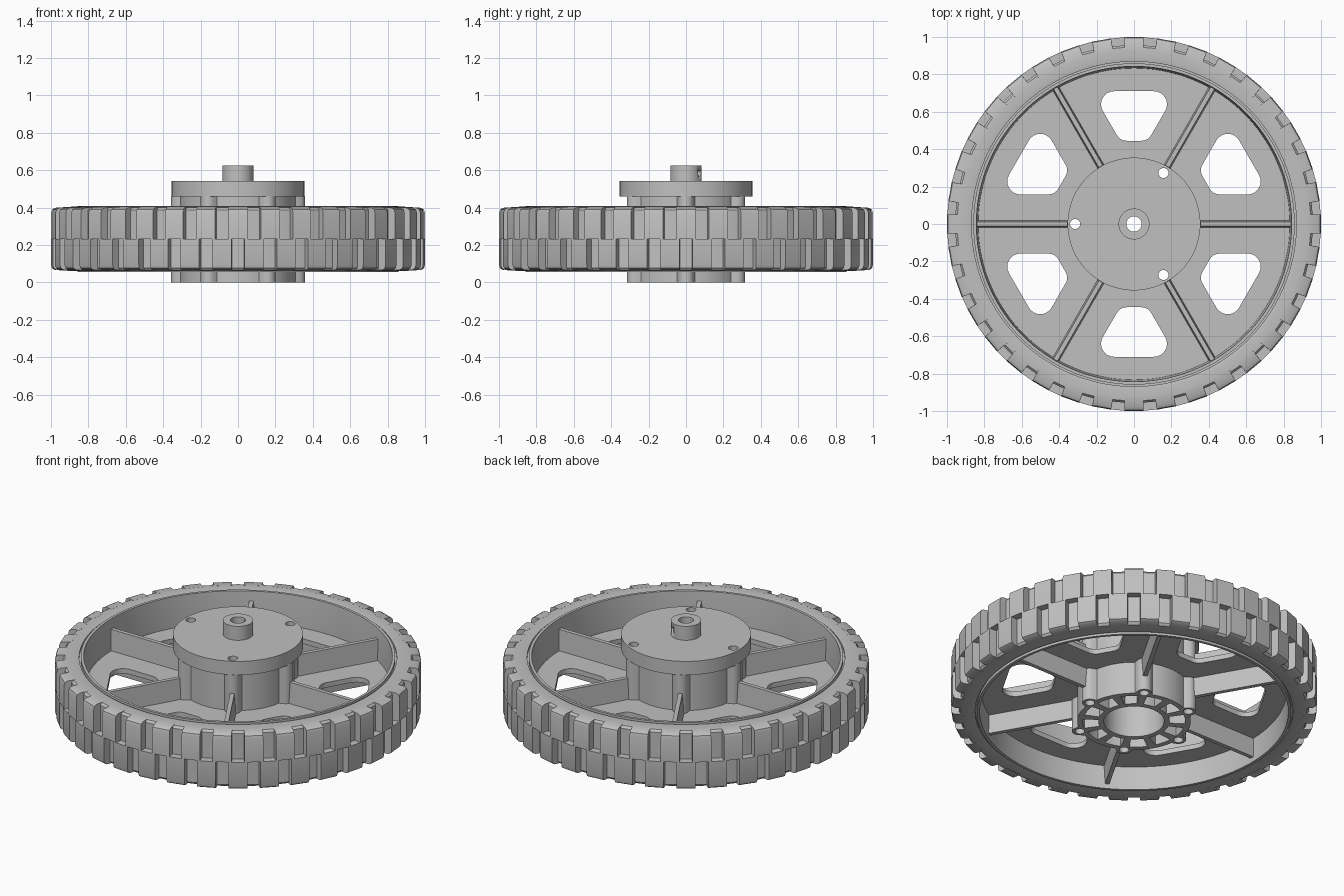
import bpy, bmesh
from math import sin, cos, pi, radians, sqrt
from mathutils import Vector, Matrix

cube = bpy.data.objects.get("Cube")
if cube:
    bpy.data.objects.remove(cube)

grey = bpy.data.materials.new("plain grey")
grey.use_nodes = True
COLOUR = (0.53, 0.53, 0.53, 1)
grey.diffuse_color = COLOUR
grey.node_tree.nodes["Principled BSDF"].inputs["Base Color"].default_value = COLOUR

MID = 0.233  # mid height of the tyre


def finish(bm, name, angle=30):
    bmesh.ops.recalc_face_normals(bm, faces=bm.faces)
    mesh = bpy.data.meshes.new(name)
    bm.to_mesh(mesh)
    bm.free()
    mesh.materials.append(grey)
    obj = bpy.data.objects.new(name, mesh)
    bpy.context.collection.objects.link(obj)
    bpy.ops.object.select_all(action="DESELECT")
    obj.select_set(True)
    bpy.context.view_layer.objects.active = obj
    bpy.ops.object.shade_smooth_by_angle(angle=radians(angle))
    return obj


def polar(r, deg):
    return Vector((r * cos(radians(deg)), r * sin(radians(deg)), 0))


def circle(r, n=96, centre=Vector((0, 0, 0))):
    return [centre + polar(r, 360 * i / n) for i in range(n)]


def turned(points, deg):
    return [Matrix.Rotation(radians(deg), 3, "Z") @ p for p in points]


def plate(name, loops, z0, z1):
    """Fill an outline with holes and thicken it from z0 to z1."""
    bm = bmesh.new()
    edges = []
    for loop in loops:
        vs = [bm.verts.new((p.x, p.y, z0)) for p in loop]
        edges += [bm.edges.new((a, b)) for a, b in zip(vs, vs[1:] + vs[:1])]
    bmesh.ops.triangle_fill(bm, use_beauty=True, edges=edges, normal=(0, 0, 1))
    low = list(bm.faces)
    top = {v: bm.verts.new((v.co.x, v.co.y, z1)) for v in list(bm.verts)}
    for f in low:
        bm.faces.new([top[v] for v in reversed(f.verts)])
    for e in edges:
        a, b = e.verts
        bm.faces.new((a, b, top[b], top[a]))
    return finish(bm, name)


def lathe(name, profile, n=144):
    """Turn a closed (radius, z) profile round the axle."""
    bm = bmesh.new()
    rings = [[bm.verts.new(polar(r, 360 * i / n) + Vector((0, 0, z))) for r, z in profile]
             for i in range(n)]
    m = len(profile)
    for a, b in zip(rings, rings[1:] + rings[:1]):
        for j in range(m):
            k = (j + 1) % m
            bm.faces.new((a[j], b[j], b[k], a[k]))
    return finish(bm, name)


def rounded(corners, n=8):
    """Round the corners (x, y, radius) of a convex polygon."""
    out = []
    for i, (x, y, r) in enumerate(corners):
        p = Vector((x, y, 0))
        u = (Vector((*corners[i - 1][:2], 0)) - p).normalized()
        v = (Vector((*corners[(i + 1) % len(corners)][:2], 0)) - p).normalized()
        half = u.angle(v) / 2
        centre = p + (u + v).normalized() * r / sin(half)
        start = p + u * r / (sin(half) / cos(half)) - centre
        turn = pi - 2 * half
        for k in range(n + 1):
            out.append(centre + Matrix.Rotation(turn * k / n, 3, "Z") @ start)
    return out


# Tyre carcass with rounded shoulders
half = [(0.868, 0.168), (0.89, 0.172), (0.945, 0.168), (0.956, 0.155)]
lathe("tyre", [(r, MID + h) for r, h in half] + [(r, MID - h) for r, h in reversed(half)])

# Two staggered rows of tread lugs
lug = [(0.93, 0), (1.0, 0), (1.0, 0.14), (0.995, 0.157), (0.98, 0.166), (0.93, 0.1695)]
for name, side, offset in (("upper_lugs", 1, 0), ("lower_lugs", -1, 5)):
    bm = bmesh.new()
    for i in range(36):
        ends = []
        for s in (-1, 1):
            ends.append([bm.verts.new(polar(r, i * 10 + offset + s * (3.15 if r < 0.95 else 2.95))
                                      + Vector((0, 0, MID + side * h))) for r, h in lug])
        a, b = ends
        bm.faces.new(a)
        bm.faces.new(b)
        for j in range(len(lug)):
            k = (j + 1) % len(lug)
            bm.faces.new((a[j], a[k], b[k], b[j]))
    finish(bm, name)

# Rim with a slight draft and a thin groove against the tyre
half = [(0.833, 0.0), (0.843, 0.176), (0.859, 0.176), (0.859, 0.155), (0.875, 0.155)]
lathe("rim", [(r, MID + h) for r, h in half] + [(r, MID - h) for r, h in reversed(half[1:])])


# Hub outline: a cylinder with six screw lobes
def hub_radius(deg, body=0.31, reach=0.315, lobe=0.043):
    d = radians((deg + 30) % 60 - 30)
    s = lobe ** 2 - (reach * sin(d)) ** 2
    return max(body, reach * cos(d) + sqrt(s)) if s > 0 else body


hub_outline = [polar(hub_radius(i * 1.5), i * 1.5) for i in range(240)]
screw_hole = circle(0.027, 20, Vector((0.315, 0, 0)))

# Web with six rounded windows
window = rounded([(0.228, 0.71, 0.07), (-0.228, 0.71, 0.07),
                  (-0.074, 0.445, 0.06), (0.074, 0.445, 0.06)])
plate("web", [circle(0.845, 144), hub_outline] + [turned(window, 60 * i) for i in range(6)],
      0.195, 0.225)

# Six spoke ribs, thinner towards their edges
bm = bmesh.new()
for i in range(6):
    rows = []
    for z, w in ((0.085, 0.012), (0.21, 0.02), (0.35, 0.012)):
        rows.append([bm.verts.new(Matrix.Rotation(radians(60 * i), 3, "Z") @ Vector((x, y, z)))
                     for x, y in ((0.35, -w), (0.842, -w), (0.842, w), (0.35, w))])
    bm.faces.new(rows[0])
    bm.faces.new(rows[-1])
    for a, b in zip(rows, rows[1:]):
        for j in range(4):
            k = (j + 1) % 4
            bm.faces.new((a[j], a[k], b[k], b[j]))
finish(bm, "spoke_ribs", 5)

# Hub with centre bore, screw holes and twelve pockets between small ribs
pocket = [polar(0.195, d) for d in range(5, 26, 4)] + [polar(0.28, d) for d in range(25, 4, -4)]
plate("hub", [hub_outline, circle(0.165, 64)]
      + [turned(screw_hole, 60 * i) for i in range(6)]
      + [turned(pocket, 30 * i) for i in range(12)], 0.0, 0.462)
plate("pocket_floor", [circle(0.283), circle(0.18, 64)], 0.07, 0.1)

# Motor coupling: flange with three through holes
plate("flange", [circle(0.355), circle(0.041, 32)]
      + [turned(screw_hole, a) for a in (60, 180, 300)], 0.46, 0.542)

# Shaft collar with a set screw hole
collar = plate("shaft_collar", [circle(0.083, 48), circle(0.041, 32)], 0.54, 0.626)
bm = bmesh.new()
place = (Matrix.Translation(polar(0.075, 60) + Vector((0, 0, 0.585)))
         @ Matrix.Rotation(radians(60), 4, "Z") @ Matrix.Rotation(pi / 2, 4, "Y"))
bmesh.ops.create_cone(bm, cap_ends=True, segments=16, radius1=0.016, radius2=0.016,
                      depth=0.1, matrix=place)
cutter = finish(bm, "set_screw_cutter")
cutter.hide_render = True
cut = collar.modifiers.new("set screw hole", "BOOLEAN")
cut.operation = "DIFFERENCE"
cut.object = cutter
bpy.context.view_layer.objects.active = collar
bpy.ops.object.modifier_apply(modifier=cut.name)
bpy.data.objects.remove(cutter)
